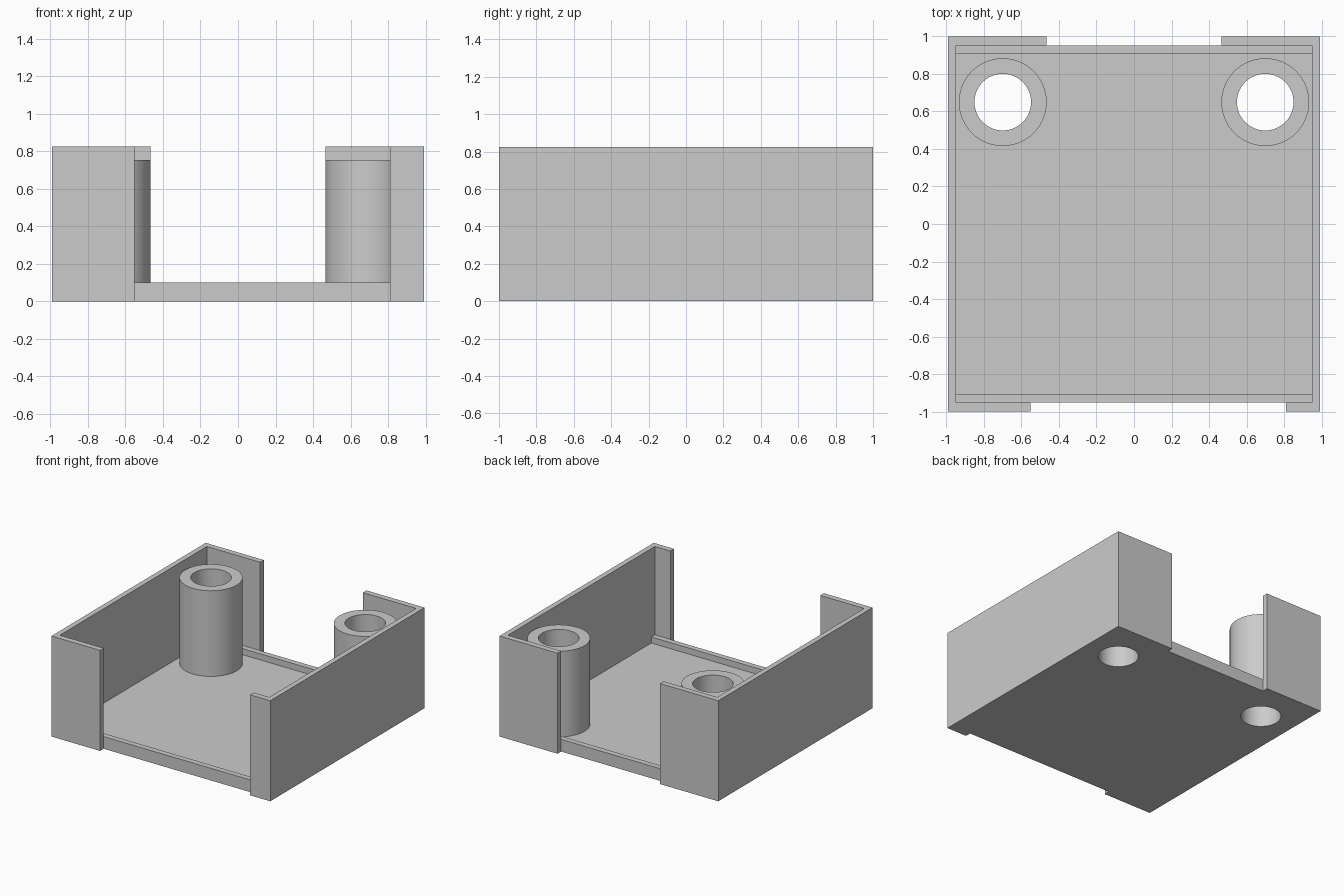
import bpy, bmesh, math
from mathutils import Vector

cube = bpy.data.objects.get("Cube")
if cube:
    bpy.data.objects.remove(cube, do_unlink=True)

# Main dimensions
HALF_X, HALF_Y, HEIGHT = 0.993, 1.0, 0.825
IN_X, IN_Y = 0.95, 0.953
FLOOR, LIP, LIP_Y = 0.05, 0.10, 0.907
POST_X, POST_Y, POST_TOP = 0.70, 0.65, 0.753
R_OUT, R_IN, SIDES = 0.234, 0.151, 64

grey = bpy.data.materials.new("light grey")
grey.use_nodes = True
colour = (0.6, 0.6, 0.6, 1)
grey.diffuse_color = colour
grey.node_tree.nodes["Principled BSDF"].inputs["Base Color"].default_value = colour


def add_object(name, bm):
    bmesh.ops.recalc_face_normals(bm, faces=bm.faces[:])
    mesh = bpy.data.meshes.new(name)
    bm.to_mesh(mesh)
    bm.free()
    mesh.materials.append(grey)
    obj = bpy.data.objects.new(name, mesh)
    bpy.context.scene.collection.objects.link(obj)
    return obj


def extrude_outline(name, points, vector):
    """Solid prism from a closed outline."""
    bm = bmesh.new()
    face = bm.faces.new([bm.verts.new(p) for p in points])
    new = bmesh.ops.extrude_face_region(bm, geom=[face], use_keep_orig=True)["geom"]
    verts = [g for g in new if isinstance(g, bmesh.types.BMVert)]
    bmesh.ops.translate(bm, verts=verts, vec=Vector(vector))
    return add_object(name, bm)


def select_only(obj):
    bpy.ops.object.select_all(action='DESELECT')
    obj.select_set(True)
    bpy.context.view_layer.objects.active = obj


def lathe(name, profile, x, y):
    """Closed (radius, z) profile turned about a vertical axis."""
    bm = bmesh.new()
    rings = []
    for i in range(SIDES):
        a = 2 * math.pi * i / SIDES
        rings.append([bm.verts.new((x + r * math.cos(a), y + r * math.sin(a), z))
                      for r, z in profile])
    n = len(profile)
    for i in range(SIDES):
        a, b = rings[i], rings[(i + 1) % SIDES]
        for j in range(n):
            k = (j + 1) % n
            bm.faces.new((a[j], b[j], b[k], a[k]))
    return add_object(name, bm)


# Side walls with returns round the front and back corners
def side_wall(name, s, front_x, back_x):
    outline = [(HALF_X, -HALF_Y), (HALF_X, HALF_Y), (back_x, HALF_Y), (back_x, IN_Y),
               (IN_X, IN_Y), (IN_X, -IN_Y), (front_x, -IN_Y), (front_x, -HALF_Y)]
    extrude_outline(name, [(s * x, y, 0) for x, y in outline], (0, 0, HEIGHT))


side_wall("left_wall", 1, 0.81, 0.466)
side_wall("right_wall", -1, 0.552, 0.466)

# Floor tray with a low lip along front and back
tray = [(-IN_Y, 0), (IN_Y, 0), (IN_Y, LIP), (LIP_Y, LIP),
        (LIP_Y, FLOOR), (-LIP_Y, FLOOR), (-LIP_Y, LIP), (-IN_Y, LIP)]
floor = extrude_outline("floor_tray", [(-IN_X, y, z) for y, z in tray], (2 * IN_X, 0, 0))

for side, s in (("left", 1), ("right", -1)):
    # Hole through the floor beneath each post
    bm = bmesh.new()
    bmesh.ops.create_cone(bm, cap_ends=True, segments=SIDES,
                          radius1=R_IN, radius2=R_IN, depth=0.4)
    bmesh.ops.translate(bm, verts=bm.verts[:], vec=Vector((s * POST_X, POST_Y, 0)))
    cutter = add_object("hole_cutter", bm)
    cutter.hide_render = True
    mod = floor.modifiers.new("hole", 'BOOLEAN')
    mod.operation = 'DIFFERENCE'
    mod.solver = 'EXACT'
    mod.object = cutter
    select_only(floor)
    bpy.ops.object.modifier_apply(modifier=mod.name)
    bpy.data.objects.remove(cutter, do_unlink=True)

    # Hollow round post
    post = lathe(side + "_post", [(R_IN, FLOOR), (R_OUT, FLOOR),
                                  (R_OUT, POST_TOP), (R_IN, POST_TOP)], s * POST_X, POST_Y)
    select_only(post)
    bpy.ops.object.shade_smooth_by_angle(angle=math.radians(30))

select_only(floor)
bpy.ops.object.shade_smooth_by_angle(angle=math.radians(30))
